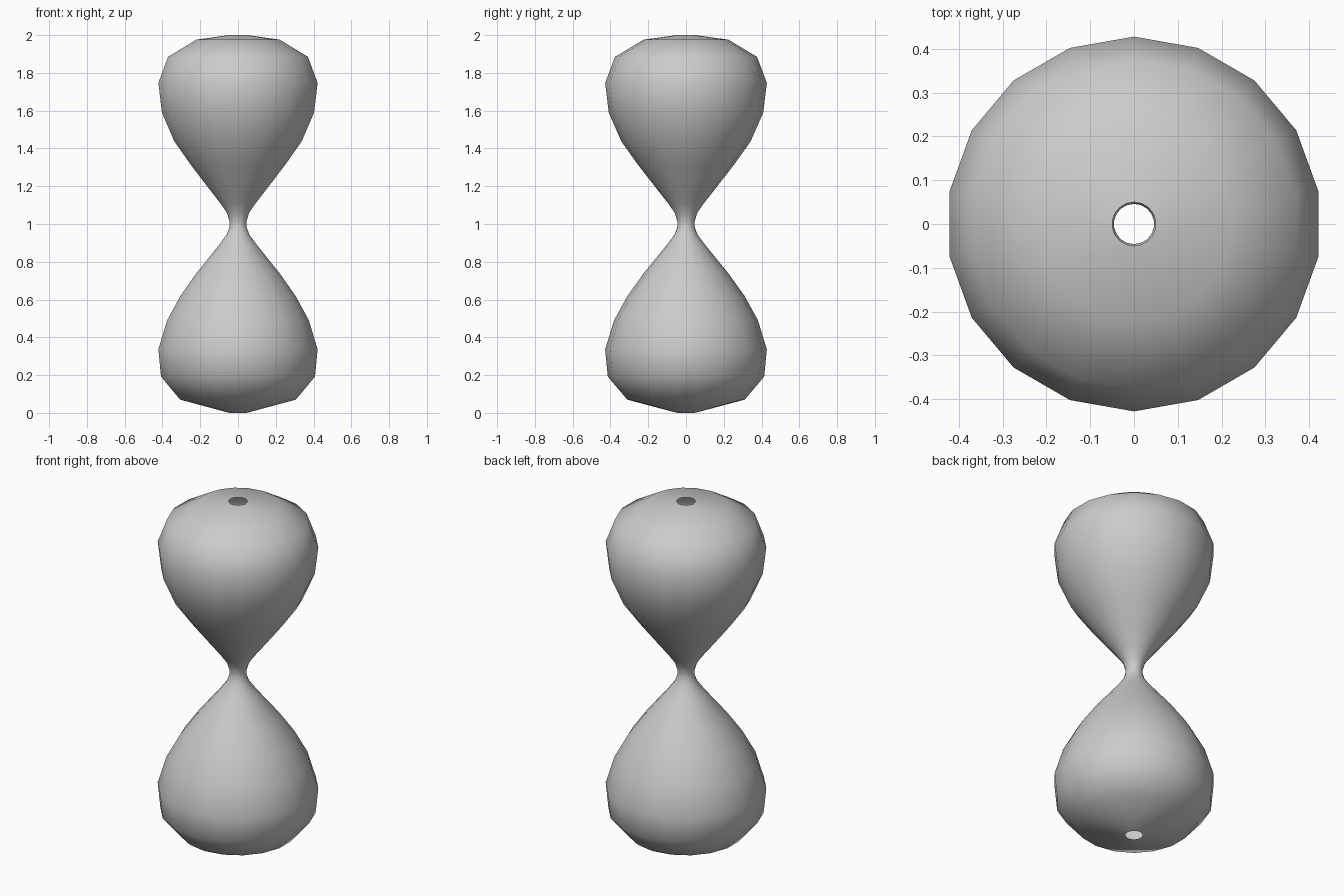
import bpy, bmesh, math

if "Cube" in bpy.data.objects:
    bpy.data.objects.remove(bpy.data.objects["Cube"])

# Profile (radius, height) from the bottom hole to the top hole
PROFILE = [
    (0.046, 0.0), (0.311, 0.07), (0.414, 0.192), (0.428, 0.336),
    (0.381, 0.49), (0.311, 0.617), (0.225, 0.738), (0.105, 0.885),
    (0.060, 0.945), (0.046, 0.985), (0.046, 1.015), (0.060, 1.06),
    (0.095, 1.11), (0.158, 1.19), (0.255, 1.315), (0.342, 1.437),
    (0.409, 1.59), (0.428, 1.747), (0.376, 1.885), (0.224, 1.976),
    (0.050, 2.0),
]
SIDES = 18

# Hourglass body: open lathe surface, one corner on the y axis
bm = bmesh.new()
rings = []
for r, z in PROFILE:
    ring = []
    for i in range(SIDES):
        a = math.pi / 2 + math.tau * i / SIDES
        ring.append(bm.verts.new((r * math.cos(a), r * math.sin(a), z)))
    rings.append(ring)
for lo, hi in zip(rings, rings[1:]):
    for i in range(SIDES):
        j = (i + 1) % SIDES
        bm.faces.new((lo[i], lo[j], hi[j], hi[i])).smooth = True

mesh = bpy.data.meshes.new("hourglass_body")
bm.to_mesh(mesh)
bm.free()
body = bpy.data.objects.new("hourglass_body", mesh)
bpy.context.collection.objects.link(body)
